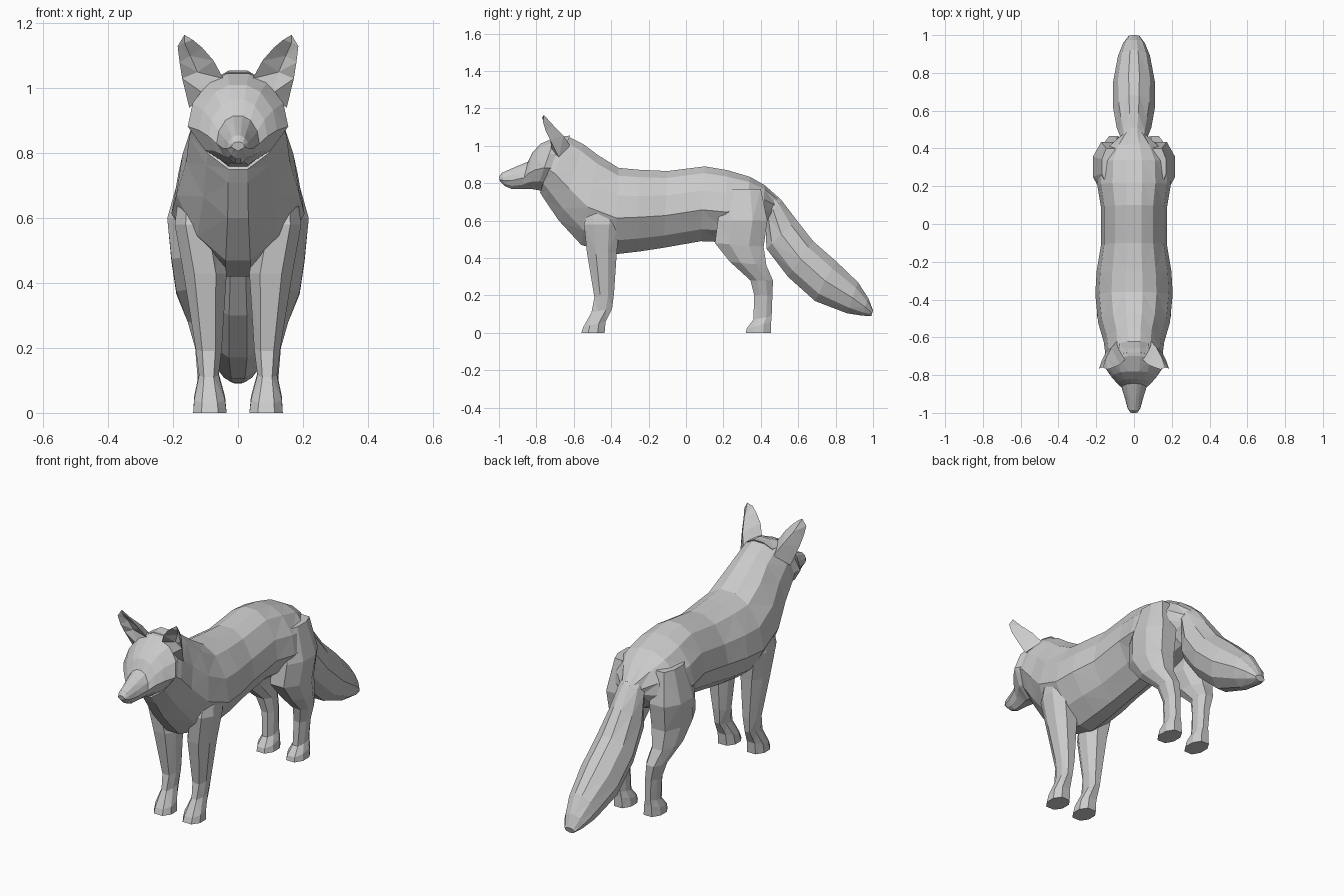
import bpy, bmesh
from mathutils import Vector


def loft(name, rings, mirror=False):
    """Skin a list of equal-length point rings, cap the ends, flat faces."""
    bm = bmesh.new()
    vr = [[bm.verts.new(p) for p in r] for r in rings]
    n = len(vr[0])
    for a, b in zip(vr, vr[1:]):
        for i in range(n):
            j = (i + 1) % n
            bm.faces.new((a[i], a[j], b[j], b[i]))
    bm.faces.new(vr[0])
    bm.faces.new(vr[-1])
    bmesh.ops.triangulate(bm, faces=bm.faces[:])
    bmesh.ops.recalc_face_normals(bm, faces=bm.faces[:])
    me = bpy.data.meshes.new(name)
    bm.to_mesh(me)
    bm.free()
    ob = bpy.data.objects.new(name, me)
    bpy.context.collection.objects.link(ob)
    if mirror:
        m = ob.modifiers.new("mirror", 'MIRROR')
        m.use_mirror_merge = False
    return ob


# Half cross-section: (fraction from top to bottom, fraction of half width)
TORSO = [(0, .22), (.09, .58), (.32, .9), (.58, 1), (.84, .66), (1, .2)]
TAIL = [(0, .25), (.18, .75), (.5, 1), (.82, .75), (1, .25)]


def section(top, bottom, w, prof):
    """Symmetric ring between a top and a bottom point of the side view."""
    pts = []
    for t, f in prof:
        y = top[0] + (bottom[0] - top[0]) * t
        z = top[1] + (bottom[1] - top[1]) * t
        pts.append(Vector((w * f, y, z)))
    return pts + [Vector((-p.x, p.y, p.z)) for p in reversed(pts)]


def leg_ring(z, y0, y1, x0, x1, tilt=0):
    """Eight-sided horizontal ring filling a rectangle, tilted along y."""
    cx, cy, rx, ry = (x0 + x1) / 2, (y0 + y1) / 2, (x1 - x0) / 2, (y1 - y0) / 2
    oct8 = [(1, .4), (.5, 1), (-.5, 1), (-1, .4), (-1, -.4), (-.5, -1), (.5, -1), (1, -.4)]
    return [(cx + rx * a, cy + ry * b, z + tilt * b) for a, b in oct8]


# Torso and neck, rump to throat
torso = [
    ((.50, .72), (.44, .60), .06),
    ((.42, .79), (.41, .55), .14),
    ((.34, .835), (.32, .52), .19),
    ((.22, .87), (.20, .485), .195),
    ((.10, .89), (.08, .49), .175),
    ((-.10, .865), (-.12, .455), .175),
    ((-.25, .872), (-.25, .435), .198),
    ((-.36, .882), (-.38, .42), .205),
    ((-.47, .95), (-.56, .47), .19),
    ((-.55, 1.01), (-.68, .60), .16),
    ((-.63, 1.05), (-.755, .71), .15),
    ((-.68, 1.05), (-.78, .75), .14)]
loft("torso", [section(*r, TORSO) for r in torso])

# Head tapering through the brow into the muzzle
head = [
    ((-.62, 1.055), (-.74, .75), .13),
    ((-.70, 1.045), (-.80, .765), .155),
    ((-.78, 1.01), (-.83, .77), .12),
    ((-.82, .965), (-.86, .77), .09),
    ((-.845, .915), (-.88, .768), .066),
    ((-.93, .88), (-.93, .768), .046),
    ((-.985, .855), (-.97, .785), .034),
    ((-1.0, .835), (-.995, .81), .02)]
loft("head", [section(*r, TORSO) for r in head])

# Ears: inner edge, back ridge, outer edge, hollow front
ear = [
    [(.045, -.715, 1.03), (.09, -.62, 1.0), (.15, -.68, .94), (.10, -.72, .98)],
    [(.075, -.745, 1.085), (.12, -.655, 1.055), (.172, -.725, 1.03), (.125, -.715, 1.05)],
    [(.11, -.76, 1.125), (.148, -.71, 1.11), (.18, -.75, 1.08), (.147, -.73, 1.10)],
    [(.14, -.77, 1.15), (.165, -.76, 1.165), (.186, -.765, 1.13), (.165, -.755, 1.14)]]
loft("ear", ear, mirror=True)

# Front legs
front = [
    (.74, -.50, -.34, .10, .175),
    (.58, -.545, -.355, .06, .195),
    (.43, -.53, -.37, .035, .168),
    (.20, -.49, -.385, .05, .13, .01),
    (.12, -.505, -.395, .06, .12, .01),
    (.045, -.55, -.43, .04, .135, .015),
    (.0, -.56, -.435, .035, .138)]
loft("front_leg", [leg_ring(*r) for r in front], mirror=True)

# Hind legs with thigh and hock
hind = [
    (.77, .21, .40, .08, .17),
    (.60, .17, .435, .04, .218),
    (.47, .155, .415, .045, .205, -.01),
    (.37, .235, .43, .065, .19, -.01),
    (.28, .345, .465, .065, .155),
    (.20, .365, .462, .06, .132),
    (.08, .36, .458, .06, .122, .01),
    (.04, .325, .455, .045, .135, .015),
    (.0, .32, .455, .04, .138)]
loft("hind_leg", [leg_ring(*r) for r in hind], mirror=True)

# Tail
tail = [
    ((.43, .78), (.38, .68), .06),
    ((.51, .71), (.425, .60), .075),
    ((.59, .605), (.43, .45), .092),
    ((.68, .49), (.545, .30), .11),
    ((.80, .385), (.69, .17), .112),
    ((.92, .27), (.86, .105), .085),
    ((.975, .185), (.94, .092), .058),
    ((1.0, .12), (.99, .09), .03)]
loft("tail", [section(*r, TAIL) for r in tail])
